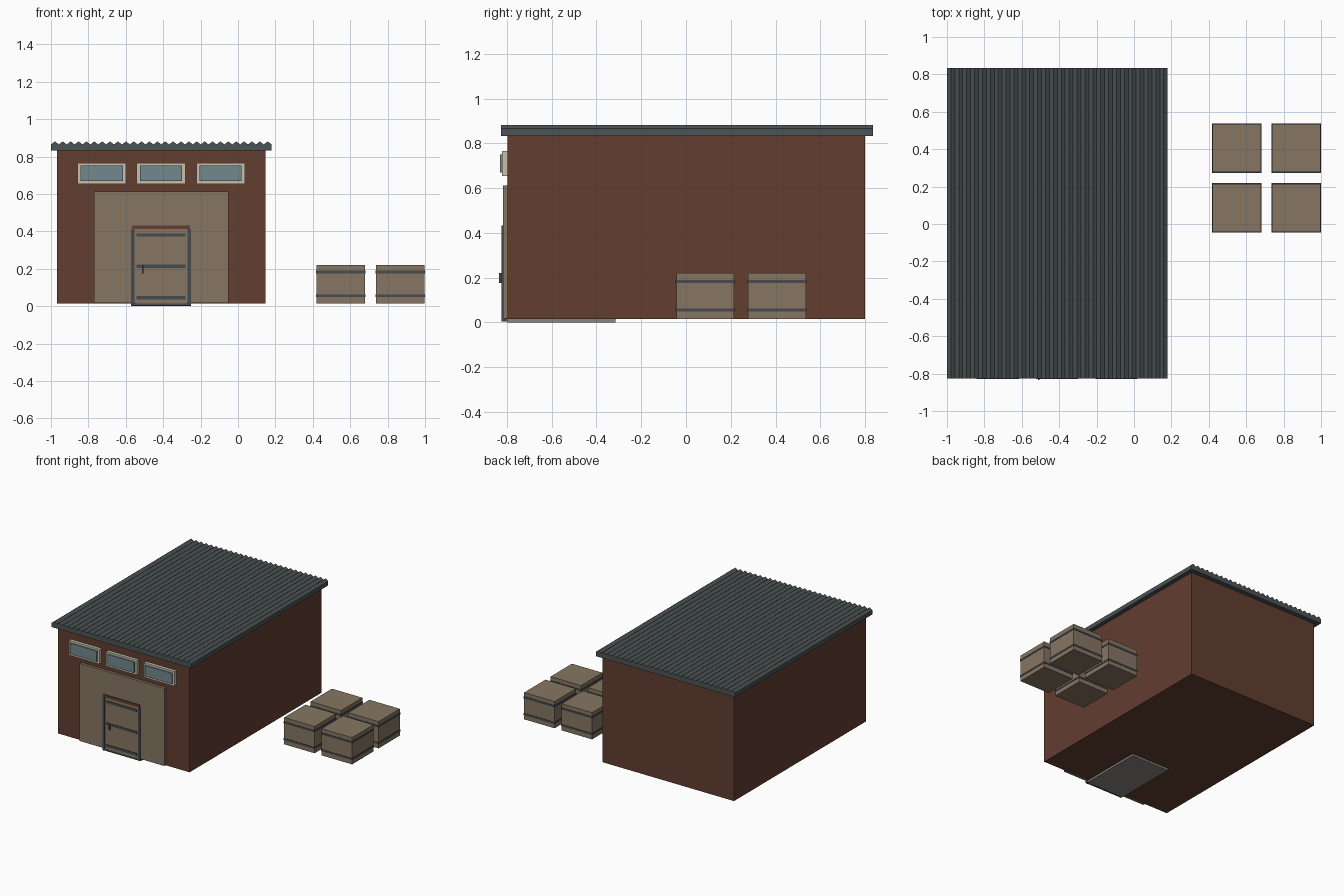
import bpy, math

if "Cube" in bpy.data.objects:
    bpy.data.objects.remove(bpy.data.objects["Cube"])


def mat(name, r, g, b):
    m = bpy.data.materials.new(name)
    lin = [((c / 255 + 0.055) / 1.055) ** 2.4 for c in (r, g, b)]
    m.diffuse_color = (*lin, 1)
    m.use_nodes = True
    m.node_tree.nodes["Principled BSDF"].inputs["Base Color"].default_value = m.diffuse_color
    return m


BRICK = mat("brick brown", 98, 61, 48)
WOOD = mat("weathered wood", 134, 118, 98)
ROOF = mat("roof slate", 76, 83, 85)
IRON = mat("dark iron", 70, 75, 79)
CREAM = mat("cream frame", 200, 193, 170)
GLASS = mat("window glass", 115, 137, 142)
STONE = mat("concrete", 135, 134, 127)


def mesh(name, verts, faces, material):
    me = bpy.data.meshes.new(name)
    me.from_pydata(verts, [], faces)
    me.materials.append(material)
    ob = bpy.data.objects.new(name, me)
    bpy.context.collection.objects.link(ob)
    return ob


def prism(name, profile, y0, y1, material):
    """Extrude an x-z profile (counter-clockwise seen from the front) along y."""
    n = len(profile)
    verts = [(x, y, z) for y in (y0, y1) for x, z in profile]
    faces = [tuple(range(n)), tuple(reversed(range(n, 2 * n)))]
    faces += [(i, i + n, (i + 1) % n + n, (i + 1) % n) for i in range(n)]
    return mesh(name, verts, faces, material)


def box(name, x0, x1, y0, y1, z0, z1, material):
    return prism(name, [(x0, z0), (x1, z0), (x1, z1), (x0, z1)], y0, y1, material)


# Building shell and the slab under the doorway
box("walls", -0.967, 0.148, -0.797, 0.80, 0.015, 0.84, BRICK)
box("doorway_slab", -0.572, -0.252, -0.80, -0.315, 0.0, 0.03, STONE)

# Corrugated roof
X0, X1, RIDGES, STEPS = -1.0, 0.18, 28, 4
top = []
for i in range(RIDGES * STEPS + 1):
    t = i / (RIDGES * STEPS)
    z = 0.873 - 0.008 * math.cos(2 * math.pi * RIDGES * t)
    top.append((X0 + (X1 - X0) * t, z))
prism("roof", [(X0, 0.832), (X1, 0.832)] + top[::-1], -0.826, 0.835, ROOF)

# Large wooden front panel
box("front_panel", -0.77, -0.052, -0.818, -0.79, 0.018, 0.612, WOOD)

# Door with frame, lintel, straps and handle
box("door", -0.552, -0.272, -0.821, -0.80, 0.012, 0.412, WOOD)
for side, x in (("left", -0.572), ("right", -0.270)):
    box("door_post_" + side, x, x + 0.018, -0.825, -0.797, 0.004, 0.412, IRON)
box("door_lintel", -0.568, -0.256, -0.825, -0.797, 0.412, 0.432, BRICK)
box("door_sill", -0.572, -0.252, -0.823, -0.797, 0.004, 0.014, IRON)
for i, z in enumerate((0.046, 0.213, 0.381)):
    box(f"door_strap_{i + 1}", -0.543, -0.281, -0.825, -0.81, z - 0.009, z + 0.009, IRON)
box("door_handle", -0.512, -0.506, -0.835, -0.815, 0.176, 0.22, IRON)

# Three windows: cream frame with a raised glass pane
for i, x in enumerate((-0.729, -0.412, -0.093)):
    box(f"window_frame_{i + 1}", x - 0.13, x + 0.13, -0.821, -0.79, 0.653, 0.766, CREAM)
    box(f"window_glass_{i + 1}", x - 0.113, x + 0.113, -0.83, -0.815, 0.669, 0.751, GLASS)

# Four strapped crates
for i, cx in enumerate((0.550, 0.868)):
    for j, cy in enumerate((0.086, 0.406)):
        h, tag = 0.129, f"{i * 2 + j + 1}"
        box("crate_" + tag, cx - h, cx + h, cy - h, cy + h, 0.015, 0.22, WOOD)
        s = h + 0.003
        for part, z in (("lower", 0.055), ("upper", 0.183)):
            box(f"crate_{part}_band_{tag}", cx - s, cx + s, cy - s, cy + s, z - 0.007, z + 0.007, IRON)
